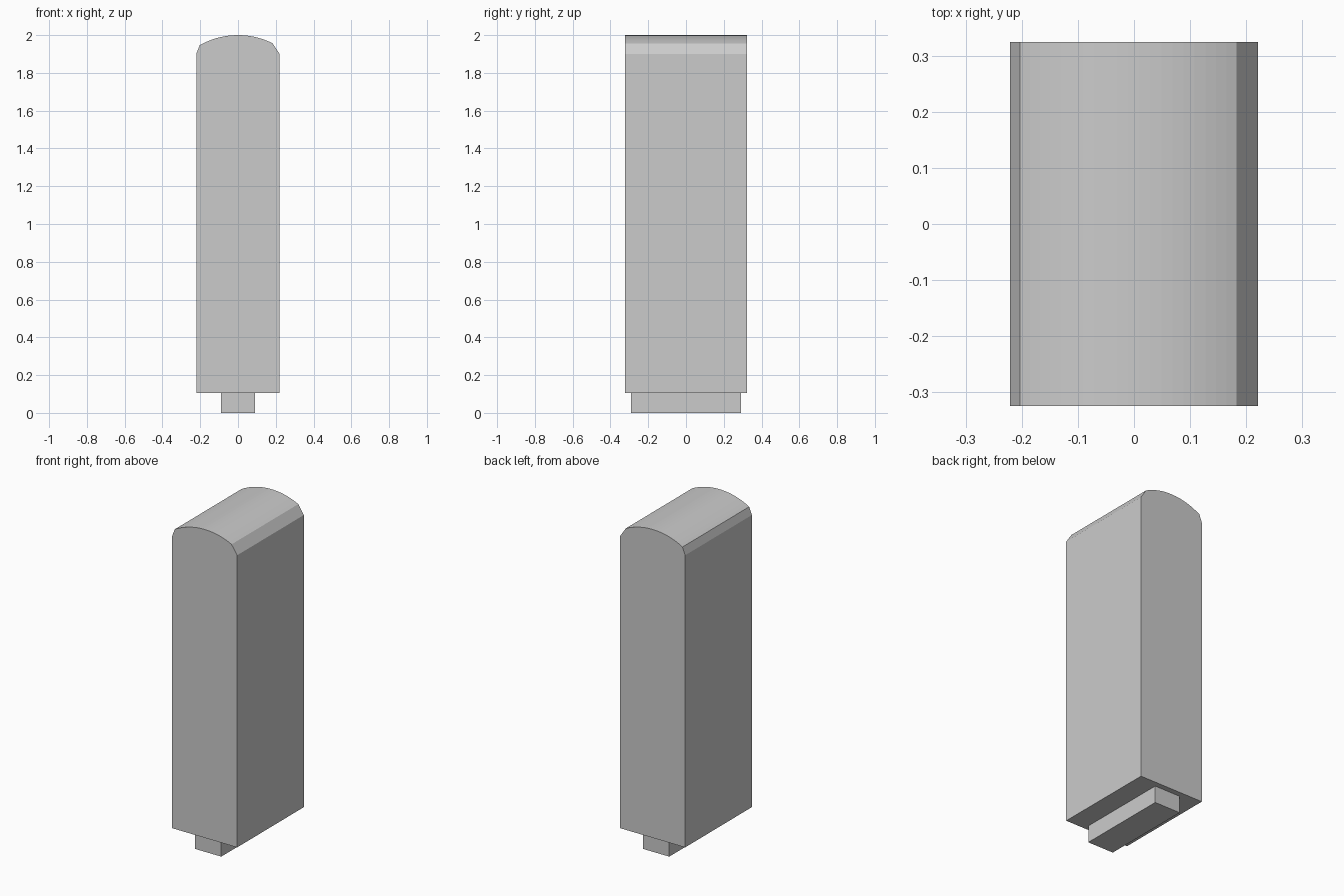
import bpy, math

if "Cube" in bpy.data.objects:
    bpy.data.objects.remove(bpy.data.objects["Cube"])


def prism(name, profile, half_depth):
    """Extrude an x-z profile along y, centred on y = 0."""
    n = len(profile)
    verts = [(x, y, z) for y in (-half_depth, half_depth) for x, z in profile]
    faces = [tuple(range(n)), tuple(range(2 * n - 1, n - 1, -1))]
    faces += [(i, i + n, (i + 1) % n + n, (i + 1) % n) for i in range(n)]
    mesh = bpy.data.meshes.new(name)
    mesh.from_pydata(verts, [], faces)
    obj = bpy.data.objects.new(name, mesh)
    bpy.context.collection.objects.link(obj)
    return obj


# Body: straight sides with a shallow arched top and slightly uneven chamfers
W, BASE, SHOULDER, R = 0.221, 0.105, 1.9, 0.41
a0, a1, steps = math.asin(0.183 / R), -math.asin(0.203 / R), 20
angles = [a0 + (a1 - a0) * i / steps for i in range(steps + 1)]
arch = [(R * math.sin(a), 2 - R + R * math.cos(a)) for a in angles]
prism("body", [(-W, BASE), (W, BASE), (W, SHOULDER)] + arch + [(-W, SHOULDER)], 0.324)

# Foot: narrow plinth under the body
prism("foot", [(-0.089, 0), (0.089, 0), (0.089, BASE), (-0.089, BASE)], 0.29)
